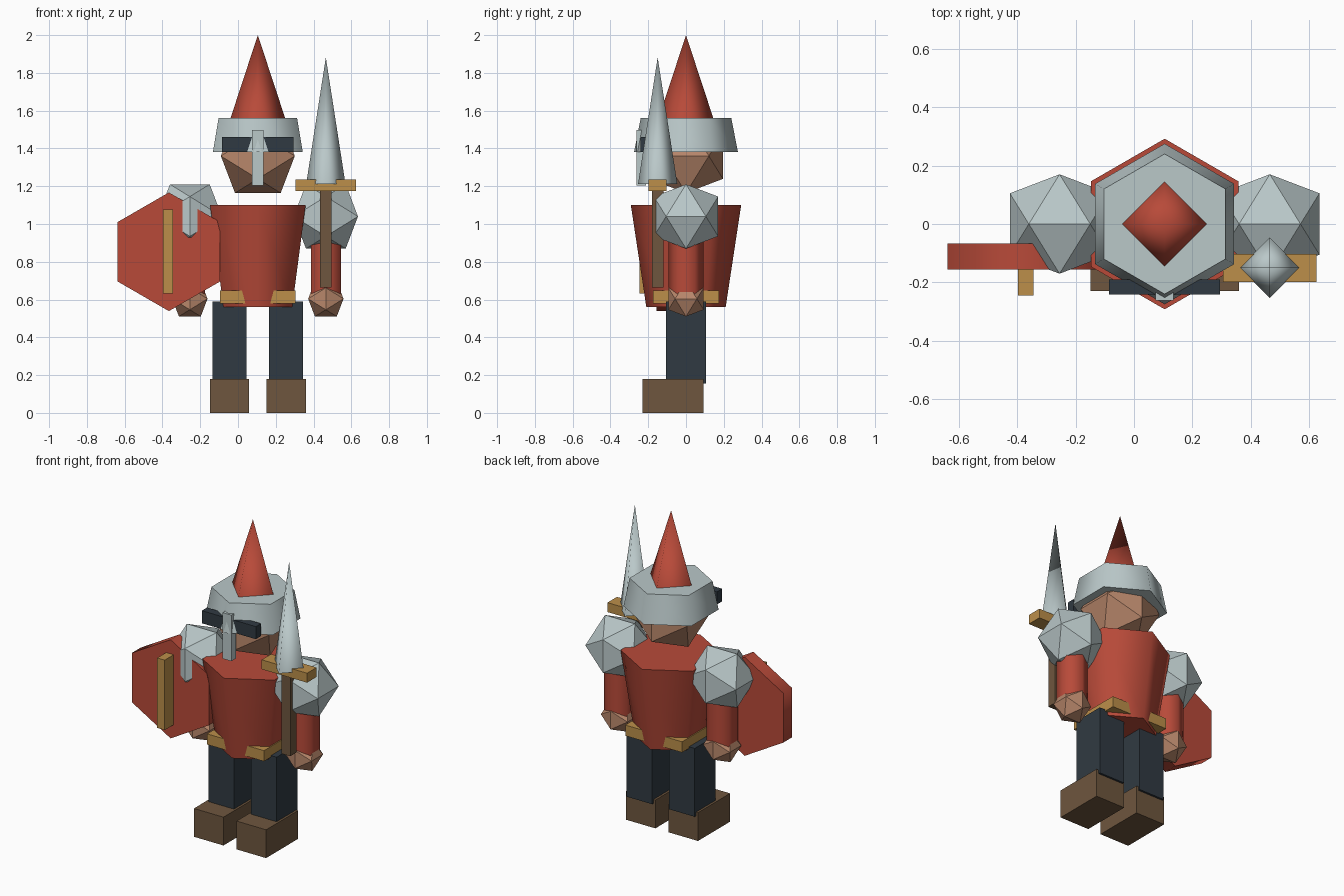
import bpy, bmesh, math
from mathutils import Matrix, Vector

if "Cube" in bpy.data.objects:
    bpy.data.objects.remove(bpy.data.objects["Cube"])


def material(name, rgb):
    m = bpy.data.materials.new(name)
    lin = [(c / 255 / 12.92) if c < 10 else ((c / 255 + 0.055) / 1.055) ** 2.4 for c in rgb]
    m.diffuse_color = (*lin, 1)
    m.use_nodes = True
    m.node_tree.nodes["Principled BSDF"].inputs["Base Color"].default_value = m.diffuse_color
    return m


RED = material("red", (184, 74, 57))
STEEL = material("steel", (186, 200, 201))
SKIN = material("skin", (184, 135, 107))
NAVY = material("dark_navy", (48, 58, 66))
BROWN = material("brown_leather", (110, 86, 62))
GOLD = material("gold", (188, 143, 74))

CX = 0.105  # body centre line


def finish(name, bm, mat):
    bmesh.ops.recalc_face_normals(bm, faces=bm.faces[:])
    me = bpy.data.meshes.new(name)
    bm.to_mesh(me)
    bm.free()
    me.materials.append(mat)
    ob = bpy.data.objects.new(name, me)
    bpy.context.collection.objects.link(ob)
    return ob


def box(name, mat, x, y, z):
    """Box given as (min, max) along each axis."""
    bm = bmesh.new()
    bmesh.ops.create_cube(bm, size=1)
    size = [b - a for a, b in (x, y, z)]
    mid = [(a + b) / 2 for a, b in (x, y, z)]
    bmesh.ops.transform(bm, matrix=Matrix.Translation(mid) @ Matrix.Diagonal((*size, 1)), verts=bm.verts[:])
    return finish(name, bm, mat)


def cone(name, mat, sides, r_low, r_high, height, centre, turn=0.0):
    """Tapered prism with smooth sides and flat caps; turn tips it about x."""
    bm = bmesh.new()
    bmesh.ops.create_cone(bm, cap_ends=True, segments=sides, radius1=r_low, radius2=r_high, depth=height)
    if r_high == 0:
        bmesh.ops.remove_doubles(bm, verts=bm.verts[:], dist=1e-5)
    bm.normal_update()
    for f in bm.faces:
        f.smooth = abs(f.normal.z) < 0.9
    bmesh.ops.transform(bm, matrix=Matrix.Translation(centre) @ Matrix.Rotation(turn, 4, 'X'), verts=bm.verts[:])
    return finish(name, bm, mat)


def ico(name, mat, r, centre):
    """Icosahedron from three golden rectangles."""
    t = (1 + math.sqrt(5)) / 2
    k = r / math.hypot(1, t)
    bm = bmesh.new()
    for a in (-1, 1):
        for b in (-t, t):
            for p in ((a, 0, b), (0, b, a), (b, a, 0)):
                bm.verts.new(Vector(p) * k + Vector(centre))
    bmesh.ops.convex_hull(bm, input=bm.verts[:])
    return finish(name, bm, mat)


# torso and belt
cone("torso", RED, 6, 0.21, 0.292, 0.54, (CX, 0, 0.83))
box("belt", GOLD, (CX - 0.2, CX + 0.2), (-0.175, 0.175), (0.58, 0.648))

# head, helmet and hat
ico("head", SKIN, 0.23, (CX, 0, 1.36))
cone("helmet", STEEL, 6, 0.275, 0.24, 0.18, (CX, 0, 1.47))
cone("hat", RED, 4, 0.148, 0, 0.45, (CX, 0, 1.775))
box("visor", NAVY, (CX - 0.19, CX + 0.19), (-0.242, -0.19), (1.38, 1.46))
box("nose_guard", STEEL, (CX - 0.031, CX + 0.031), (-0.262, -0.212), (1.205, 1.498))

# limbs on both sides
for side, s in (("left", -1), ("right", 1)):
    ax, lx = CX + s * 0.36, CX + s * 0.15
    ico(side + "_shoulder", STEEL, 0.2, (ax, 0, 1.04))
    cone(side + "_arm", RED, 6, 0.092, 0.092, 0.40, (ax, 0, 0.80))
    ico(side + "_fist", SKIN, 0.11, (ax, 0, 0.604))
    box(side + "_leg", NAVY, (lx - 0.09, lx + 0.09), (-0.105, 0.105), (0.155, 0.59))
    box(side + "_boot", BROWN, (lx - 0.104, lx + 0.104), (-0.23, 0.092), (0, 0.18))

# shield
cone("shield", RED, 6, 0.314, 0.314, 0.088, (-0.366, -0.111, 0.853), math.pi / 2)
box("shield_bar", GOLD, (-0.397, -0.344), (-0.245, -0.14), (0.632, 1.077))

# spear
box("spear_shaft", BROWN, (0.433, 0.494), (-0.18, -0.12), (0.665, 1.2))
box("spear_guard", GOLD, (0.305, 0.625), (-0.198, -0.103), (1.175, 1.235))
cone("spear_blade", STEEL, 4, 0.104, 0, 0.67, (0.465, -0.15, 1.547))
